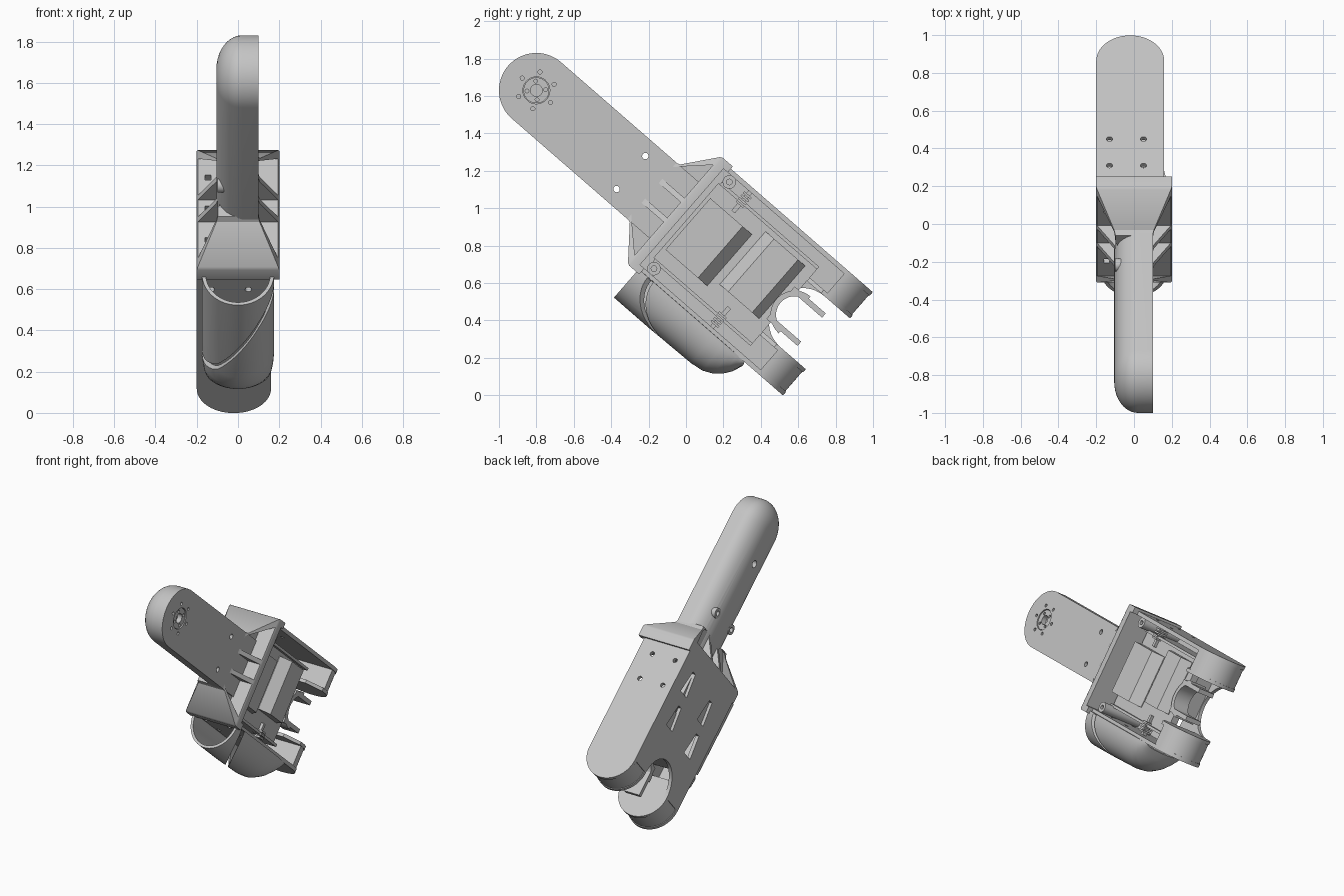
import bpy, bmesh
from math import sin, cos, pi, radians
from mathutils import Matrix, Vector

if "Cube" in bpy.data.objects:
    bpy.data.objects.remove(bpy.data.objects["Cube"])

# Working frame: x across, y along the limb, z over its width; tilted as a whole
FRAME = Matrix.Translation((0, -0.8, 1.63)) @ Matrix.Rotation(radians(-41), 4, 'X')
SIDES = ((1, "upper"), (-1, "lower"))

grey = bpy.data.materials.new("plain_grey")
grey.use_nodes = True
grey.diffuse_color = (0.55, 0.55, 0.55, 1)
grey.node_tree.nodes["Principled BSDF"].inputs["Base Color"].default_value = (0.55, 0.55, 0.55, 1)
parts = []


def finish(name, bm, keep=True):
    bmesh.ops.recalc_face_normals(bm, faces=bm.faces)
    mesh = bpy.data.meshes.new(name)
    bm.to_mesh(mesh)
    bm.free()
    mesh.materials.append(grey)
    ob = bpy.data.objects.new(name, mesh)
    bpy.context.collection.objects.link(ob)
    ob.matrix_world = FRAME
    if keep:
        parts.append(ob)
    else:
        ob.hide_render = True
    return ob


def loft(name, rings, cap=True, closed=True, keep=True):
    bm = bmesh.new()
    rows = [[bm.verts.new(p) for p in ring] for ring in rings]
    n = len(rows[0])
    for a, b in zip(rows, rows[1:]):
        for i in range(n if closed else n - 1):
            j = (i + 1) % n
            bm.faces.new((a[i], a[j], b[j], b[i]))
    if cap:
        bm.faces.new(rows[0])
        bm.faces.new(rows[-1])
    return finish(name, bm, keep)


def prism_x(name, pts, x0, x1, keep=True):
    return loft(name, [[(x, u, v) for u, v in pts] for x in (x0, x1)], keep=keep)


def prism_v(name, pts, v0, v1, keep=True):
    return loft(name, [[(x, u, v) for x, u in pts] for v in (v0, v1)], keep=keep)


def box(name, x0, x1, u0, u1, v0, v1, keep=True):
    return prism_x(name, [(u0, v0), (u1, v0), (u1, v1), (u0, v1)], x0, x1, keep)


def arc(cx, cy, r, a0, a1, n=20):
    return [(cx + r * cos(radians(a0 + (a1 - a0) * i / n)),
             cy + r * sin(radians(a0 + (a1 - a0) * i / n))) for i in range(n + 1)]


def disc(u, v, r, n=24):
    return arc(u, v, r, 0, 360, n)[:-1]


def bake(ob):
    bpy.context.view_layer.update()
    dg = bpy.context.evaluated_depsgraph_get()
    mesh = bpy.data.meshes.new_from_object(ob.evaluated_get(dg))
    ob.modifiers.clear()
    ob.data = mesh


def cut(ob, cutters):
    for c in cutters:
        m = ob.modifiers.new("cut", 'BOOLEAN')
        m.operation, m.solver, m.object = 'DIFFERENCE', 'EXACT', c
    bake(ob)
    for c in cutters:
        bpy.data.objects.remove(c)


# Arm: flat on one side, domed on the other, with a round end
def arm_ring(x, inset):
    r = 0.2 - inset
    return [(x, u, v) for u, v in [(1.0, r)] + arc(0, 0, r, 90, 270, 32) + [(1.0, -r)]]


steps = [radians(90 * i / 10) for i in range(11)]
arm = loft("arm", [arm_ring(0.1, 0)] +
           [arm_ring(0.02 - 0.125 * sin(a), 0.165 * (1 - cos(a))) for a in steps])
holes = [prism_x("hole", disc(0, 0, 0.072, 40), 0.05, 0.2, False),
         prism_x("hole", disc(0.233, 0, 0.025), -0.2, -0.05, False)]
holes += [prism_x("hole", disc(0.67, s * 0.117, 0.017), -0.2, 0.2, False) for s in (1, -1)]
holes += [prism_x("hole", disc(0.1 * cos(i * pi / 3), 0.1 * sin(i * pi / 3), 0.011, 12),
                  0.06, 0.2, False) for i in range(6)]
cut(arm, holes)
hub = prism_x("joint_hub", disc(0, 0, 0.069, 40), 0.03, 0.094)
cut(hub, [prism_x("hole", disc(0, 0, 0.032), 0.06, 0.2, False)] +
    [prism_x("hole", disc(0.05 * cos(a), 0.05 * sin(a), 0.01, 12), 0.06, 0.2, False)
     for a in [pi / 4 + i * pi / 2 for i in range(4)]])
for s, label in SIDES:
    boss = prism_x(label + "_arm_boss", disc(0.67, s * 0.117, 0.035), -0.1, -0.02)
    cut(boss, [prism_x("hole", disc(0.67, s * 0.117, 0.017), -0.2, 0.2, False)])

# Flared collar with ribbed pockets on both faces
def collar_ring(u, x, v):
    return [(-x, u, -v), (x, u, -v), (x, u, v), (-x, u, v)]


collar = loft("collar", [collar_ring(0.81, 0.098, 0.195), collar_ring(0.84, 0.105, 0.205),
                         collar_ring(0.975, 0.195, 0.375), collar_ring(0.99, 0.2, 0.382),
                         collar_ring(1.06, 0.2, 0.382)])
cells = [[(0.8, -0.055), (0.975, -0.055), (0.975, 0.055), (0.8, 0.055)]]
for s in (1, -1):
    cells.append([(0.8, s * 0.085), (0.975, s * 0.085), (0.975, s * 0.32), (0.82, s * 0.17)])
pockets = [prism_x("pocket", c, sx * 0.09, sx * 0.3, False) for c in cells for sx in (1, -1)]
drill = [box("drill", -0.16, -0.13, 0.95, 1.2, v - 0.015, v + 0.015, False) for v in (-0.2, 0, 0.2)]
cut(collar, pockets + drill + [box("hollow", -0.18, 0.3, 1.03, 1.2, -0.34, 0.34, False)])

# Housing back wall with a round notch and four vents
notch = arc(1.885, 0, 0.18, 270, 90)
wall = prism_x("housing_back", [(1.05, -0.365), (1.885, -0.365)] + notch +
               [(1.885, 0.365), (1.05, 0.365)], -0.2, -0.175)
vents = []
for u, v in ((1.22, 0.2), (1.26, -0.13), (1.46, 0.17), (1.49, -0.17)):
    vents.append(prism_x("vent", [(u - 0.08, v - 0.02), (u + 0.08, v - 0.05),
                                  (u + 0.08, v + 0.05), (u - 0.08, v + 0.02)], -0.3, -0.1, False))
cut(wall, vents)

# Housing side plates, round-ended prongs and their inner walls
plate = [(-0.2, 1.05), (0.16, 1.05)] + arc(-0.02, 1.885, 0.18, 0, 180, 28)
prong = arc(-0.02, 1.885, 0.175, 0, 180, 28)
for s, label in SIDES:
    side = prism_v(label + "_side_plate", plate, s * 0.34, s * 0.366)
    slots = [prism_v("slot", [(x + a, u + b) for a, b in disc(0, 0, 0.016)],
                     s * 0.3, s * 0.4, False) for x in (-0.13, 0.05) for u in (1.152, 1.338)]
    cut(side, slots)
    prism_v(label + "_prong", prong, s * 0.2, s * 0.345)
    prism_v(label + "_prong_wall", [(-0.2, 1.76), (0.08, 1.76), (0.16, 1.86)] +
            arc(-0.02, 1.885, 0.18, 0, 180, 28), s * 0.18, s * 0.203)
    box(label + "_side_rail", -0.18, 0.06, 1.07, 1.76, s * 0.262, s * 0.28)
    box(label + "_fork_arm", -0.06, 0.06, 1.73, 1.95, s * 0.085, s * 0.115)
    # screw post beside the collar
    post = prism_x(label + "_screw_post", disc(1.1, s * 0.307, 0.036), -0.18, 0.13)
    cut(post, [prism_x("hole", disc(1.1, s * 0.307, 0.015), 0.05, 0.2, False)])
    # spring made of stacked rings
    u = 1.22 if s > 0 else 1.54
    for i in range(4):
        box(label + "_spring_ring_" + str(i + 1), 0.0, 0.07, u - 0.026, u + 0.026,
            s * (0.25 + i * 0.02), s * (0.262 + i * 0.02))
    box(label + "_spring_rod", 0.02, 0.05, u - 0.012, u + 0.012, s * 0.2, s * 0.34)

# Motor tray and two wedge-edged motors
tray = box("motor_tray", -0.02, 0.03, 1.06, 1.76, -0.265, 0.265)
cut(tray, [prism_x("notch", disc(1.885, 0, 0.17, 40), -0.2, 0.2, False)])
prism_v("first_motor", [(-0.18, 1.08), (0.1, 1.08), (0.1, 1.31), (0.035, 1.375), (-0.18, 1.375)],
        -0.19, 0.175)
prism_v("second_motor", [(-0.18, 1.42), (0.035, 1.42), (0.1, 1.48), (0.1, 1.65),
                         (0.035, 1.7), (-0.18, 1.7)], -0.14, 0.235)

# Fork collar: half ring facing the open end
prism_x("fork_ring", arc(1.83, 0, 0.13, 270, 90) + arc(1.83, 0, 0.1, 90, 270), -0.06, 0.06)

# Half-tube guard under the housing, split by a diagonal gap
profile = [(1.04, 1, 1), (1.3, 1, 1), (1.58, 1, 0.97), (1.65, 0.99, 0.92),
           (1.7, 0.96, 0.8), (1.74, 0.92, 0.62), (1.77, 0.88, 0.4), (1.79, 0.85, 0.12)]
guard = loft("guard", [[(0.166 * sx * cos(a), u, -0.362 - 0.193 * sv * sin(a))
                        for a in [pi * i / 28 for i in range(29)]] for u, sx, sv in profile],
             cap=False, closed=False)
shell = guard.modifiers.new("thickness", 'SOLIDIFY')
shell.thickness = 0.018
shell.offset = 0
bake(guard)
cut(guard, [prism_v("gap", [(0.2, 1.07), (0.2, 1.11), (0.1, 1.25), (-0.1, 1.56), (-0.2, 1.66),
                            (-0.2, 1.62), (-0.1, 1.52), (0.1, 1.21)], -0.7, -0.367, False)])

# Smooth the curves, keep the edges crisp
bpy.ops.object.select_all(action='DESELECT')
for ob in parts:
    ob.select_set(True)
bpy.context.view_layer.objects.active = arm
bpy.ops.object.shade_smooth_by_angle(angle=radians(30))
